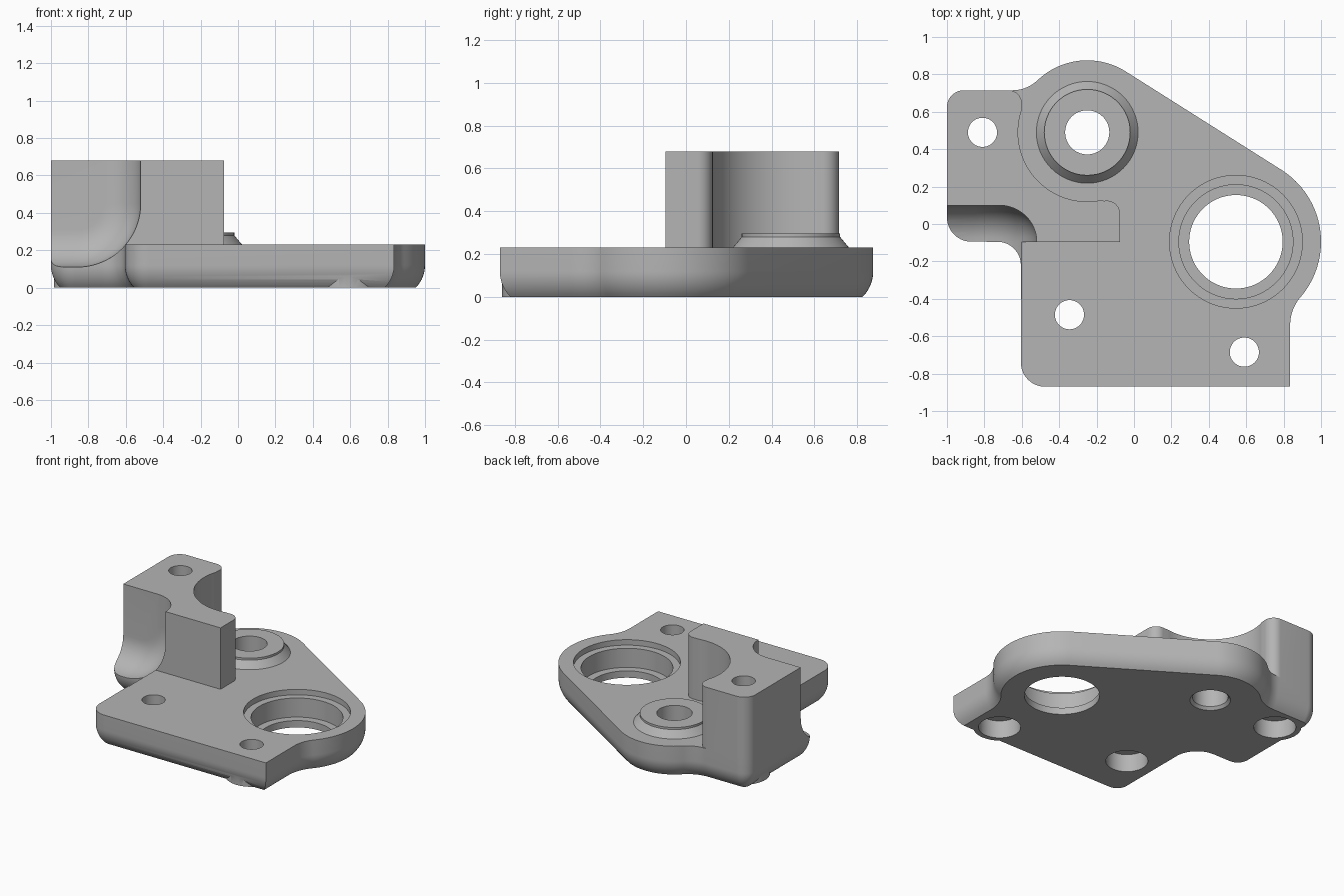
import bpy, bmesh
from math import sin, cos, sqrt, radians, pi
from mathutils import Vector

old = bpy.data.objects.get("Cube")
if old:
    bpy.data.objects.remove(old, do_unlink=True)

grey = bpy.data.materials.new("light_grey")
grey.use_nodes = True
GREY = (0.46, 0.46, 0.46, 1)
grey.diffuse_color = GREY
grey.node_tree.nodes["Principled BSDF"].inputs["Base Color"].default_value = GREY

TOP = 0.23        # top of the base plate
TALL = 0.68       # top of the raised block
PIVOT = (-0.25, 0.49)
BORE = (0.545, -0.095)
SCREWS = [(-0.81, 0.49), (-0.345, -0.485), (0.59, -0.685)]


def arc(cx, cy, r, start, end, steps=14):
    """Points on an arc, angles in degrees."""
    angles = [radians(start + (end - start) * i / steps) for i in range(steps + 1)]
    return [(cx + r * cos(a), cy + r * sin(a)) for a in angles]


def loft(name, rings):
    """Closed solid through equally sized rings of 3D points."""
    bm = bmesh.new()
    loops = [[bm.verts.new(p) for p in ring] for ring in rings]
    n = len(loops[0])
    for low, high in zip(loops, loops[1:]):
        for i in range(n):
            j = (i + 1) % n
            bm.faces.new((low[i], low[j], high[j], high[i]))
    bm.faces.new(loops[0][::-1])
    bm.faces.new(loops[-1])
    bmesh.ops.recalc_face_normals(bm, faces=bm.faces)
    mesh = bpy.data.meshes.new(name)
    bm.to_mesh(mesh)
    bm.free()
    mesh.materials.append(grey)
    ob = bpy.data.objects.new(name, mesh)
    bpy.context.collection.objects.link(ob)
    return ob


def lathe(name, centre, profile, sides=64):
    """Round solid from (radius, height) pairs."""
    return loft(name, [[(centre[0] + r * cos(2 * pi * i / sides),
                         centre[1] + r * sin(2 * pi * i / sides), z)
                        for i in range(sides)] for r, z in profile])


def inset(points, d):
    """Move a counter-clockwise outline inward by d with mitred corners."""
    result = []
    for i, p in enumerate(points):
        p = Vector(p)
        a = (p - Vector(points[i - 1])).normalized()
        b = (Vector(points[(i + 1) % len(points)]) - p).normalized()
        na, nb = Vector((-a.y, a.x)), Vector((-b.y, b.x))
        result.append(p + (na + nb) * d / (1 + na.dot(nb)))
    return result


def combine(target, other, operation):
    mod = target.modifiers.new(other.name, "BOOLEAN")
    mod.operation = operation
    mod.solver = "EXACT"
    mod.object = other
    bpy.context.view_layer.objects.active = target
    bpy.ops.object.modifier_apply(modifier=mod.name)
    bpy.data.objects.remove(other, do_unlink=True)


# Base plate outline, counter-clockwise from the front right corner
outline = [(0.835, -0.87)]
outline += arc(1.063, -0.54, 0.228, 180, 139.3)
outline += arc(*BORE, 0.455, -40.7, 57.7, 32)[1:]
outline += arc(*PIVOT, 0.385, 57.7, 133.6, 24)
outline += arc(-0.65, 0.91, 0.195, -46.4, -90)[1:]
outline += arc(-0.91, 0.625, 0.09, 90, 180)
outline += arc(-0.87, 0.035, 0.13, 180, 270)
outline += arc(-0.73, -0.22, 0.125, 90, 0)
outline += arc(-0.475, -0.74, 0.13, 180, 270)

# Plate with a partial round along its lower edge
ROUND_TOP, ROUND_R = 0.12, 0.17
rings = []
for i in range(9):
    z = ROUND_TOP * i / 8
    d = ROUND_R - sqrt(ROUND_R ** 2 - (ROUND_TOP - z) ** 2)
    rings.append([(p[0], p[1], z) for p in inset(outline, d)])
rings.append([(x, y, TOP) for x, y in outline])
bracket = loft("bracket", rings)

# Raised block with a curved relief around the pivot boss
block = [(-1, -0.095), (-0.075, -0.095)]
block += arc(-0.145, 0.055, 0.07, 0, 100)
block += arc(*PIVOT, 0.37, 280, 162, 32)
block += arc(-0.67, 0.645, 0.07, -15, 90)
block += arc(-0.91, 0.625, 0.09, 90, 180)
combine(bracket, loft("raised_block", [[(x, y, z) for x, y in block]
                                       for z in (TOP, TALL)]), "UNION")

# Conical pivot boss and the round pads under the screw holes
combine(bracket, lathe("pivot_boss", PIVOT, [(0.272, 0.2), (0.272, TOP),
                                             (0.23, 0.28), (0.23, 0.295)]), "UNION")
for spot in SCREWS:
    combine(bracket, lathe("screw_pad", spot, [(0.175, 0), (0.175, 0.15)]), "UNION")

# Filleted clearance pocket in the front left of the block
layers = [(-0.4, 0.34)]
for i in range(13):
    a = pi / 2 * i / 12
    layers.append((-0.095 + 0.195 * sin(a), 0.14 + 0.2 * cos(a)))
pocket = []
for y, r in layers:
    shape = arc(-0.86, 0.45, r, 0, -90, 20)
    shape += [(-1.2, 0.45 - r), (-1.2, 0.9), (-0.86 + r, 0.9)]
    pocket.append([(x, y, z) for x, z in shape])
combine(bracket, loft("pocket_cutter", pocket), "DIFFERENCE")

# Stepped large bore
combine(bracket, lathe("bore_cutter", BORE, [(0.25, -0.1), (0.25, 0.05), (0.305, 0.05),
                                             (0.305, 0.19), (0.355, 0.19), (0.355, 0.4)],
                       96), "DIFFERENCE")

# Pivot hole with a chamfered lower rim
combine(bracket, lathe("pivot_cutter", PIVOT, [(0.135, -0.1), (0.135, 0), (0.118, 0.02),
                                               (0.118, 0.5)]), "DIFFERENCE")

# Screw holes, counterbored from below
for spot in SCREWS:
    combine(bracket, lathe("screw_cutter", spot, [(0.14, -0.1), (0.14, 0.13),
                                                  (0.078, 0.13), (0.078, 0.9)], 48),
            "DIFFERENCE")

bpy.ops.object.select_all(action="DESELECT")
bracket.select_set(True)
bpy.context.view_layer.objects.active = bracket
bpy.ops.object.shade_smooth_by_angle(angle=radians(30))
